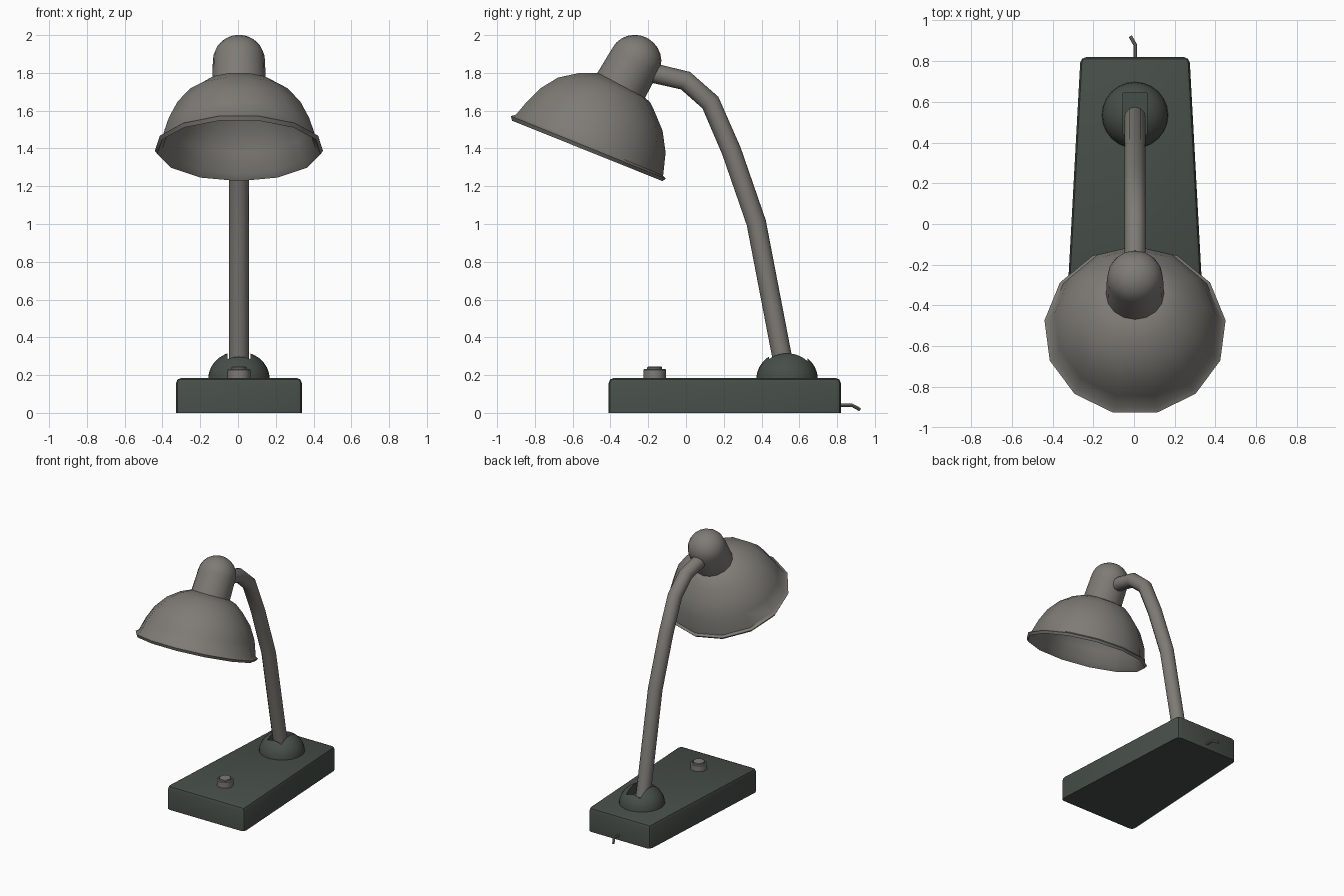
import bpy, bmesh, math
from mathutils import Vector

if "Cube" in bpy.data.objects:
    bpy.data.objects.remove(bpy.data.objects["Cube"])

CX = 0.005


def material(name, rgb):
    m = bpy.data.materials.new(name)
    m.diffuse_color = (*rgb, 1)
    m.use_nodes = True
    m.node_tree.nodes["Principled BSDF"].inputs["Base Color"].default_value = m.diffuse_color
    return m


GREY = material("warm_grey", (0.21, 0.20, 0.18))
GREEN = material("dark_green_grey", (0.062, 0.076, 0.066))


def finish(obj, mat, angle=40):
    obj.data.materials.clear()
    obj.data.materials.append(mat)
    bpy.ops.object.select_all(action='DESELECT')
    obj.select_set(True)
    bpy.context.view_layer.objects.active = obj
    bpy.ops.object.shade_smooth_by_angle(angle=math.radians(angle))
    return obj


def from_bmesh(name, bm):
    bmesh.ops.recalc_face_normals(bm, faces=bm.faces)
    me = bpy.data.meshes.new(name)
    bm.to_mesh(me)
    bm.free()
    obj = bpy.data.objects.new(name, me)
    bpy.context.collection.objects.link(obj)
    return obj


def loft(name, rings, sides, mat, angle=40):
    """Skin rings given by their front and back points (y, z) in the side plane."""
    bm = bmesh.new()
    reach = math.cos(math.pi / sides) if sides % 2 else 1.0
    loops = []
    for front, back in rings:
        f, b = Vector((CX, *front)), Vector((CX, *back))
        r = (f - b).length / (1 + reach)
        u = (b - f).normalized()
        c = b - u * r
        loops.append([bm.verts.new(c + u * r * math.cos(a) + Vector((r * math.sin(a), 0, 0)))
                      for a in (2 * math.pi * i / sides for i in range(sides))])
    for lo, hi in zip(loops, loops[1:]):
        for i in range(sides):
            j = (i + 1) % sides
            bm.faces.new((lo[i], lo[j], hi[j], hi[i]))
    bm.faces.new(loops[0])
    bm.faces.new(loops[-1])
    return finish(from_bmesh(name, bm), mat, angle)


def tube(name, points, radius, res, mat):
    cu = bpy.data.curves.new(name, 'CURVE')
    cu.dimensions = '3D'
    cu.bevel_depth, cu.bevel_resolution, cu.use_fill_caps = radius, res, True
    sp = cu.splines.new('POLY')
    sp.points.add(len(points) - 1)
    for p, co in zip(sp.points, points):
        p.co = (*co, 1)
    obj = bpy.data.objects.new(name, cu)
    bpy.context.collection.objects.link(obj)
    bpy.ops.object.select_all(action='DESELECT')
    obj.select_set(True)
    bpy.context.view_layer.objects.active = obj
    bpy.ops.object.convert(target='MESH')
    return finish(bpy.context.object, mat)


# Base: tapered block, rounded except along the bottom
bm = bmesh.new()
bmesh.ops.create_cube(bm, size=1)
for v in bm.verts:
    front = v.co.y < 0
    v.co = (CX + math.copysign(0.335 if front else 0.268, v.co.x),
            -0.41 if front else 0.82, 0.185 if v.co.z > 0 else 0)
edges = [e for e in bm.edges if max(v.co.z for v in e.verts) > 0.1]
bmesh.ops.bevel(bm, geom=edges, offset=0.028, segments=2, profile=0.5, affect='EDGES')
finish(from_bmesh("base", bm), GREEN, 30)

# Pivot dome with a slot for the arm
rings = []
for i in range(8):
    a = math.radians(i * 12.5)
    r, z = 0.163 * math.cos(a), 0.18 + 0.146 * math.sin(a)
    rings.append(((0.535 - r, z), (0.535 + r, z)))
dome = loft("pivot_dome", rings, 24, GREEN)
bm = bmesh.new()
bmesh.ops.create_cube(bm, size=1)
for v in bm.verts:
    v.co = (CX + v.co.x * 0.12, 0.542 + v.co.y * 0.205, 0.35 + v.co.z * 0.22)
cutter = from_bmesh("slot_cutter", bm)
cutter.hide_render = True
mod = dome.modifiers.new("slot", 'BOOLEAN')
mod.operation, mod.object, mod.solver = 'DIFFERENCE', cutter, 'EXACT'
bpy.context.view_layer.objects.active = dome
bpy.ops.object.modifier_apply(modifier=mod.name)
bpy.data.objects.remove(cutter)
finish(dome, GREEN)

# Curved arm
path = [(0.530, 0.20), (0.504, 0.32), (0.372, 1.007), (0.240, 1.388),
        (0.129, 1.643), (-0.003, 1.759), (-0.20, 1.805)]
tube("arm", [(CX, y, z) for y, z in path], 0.052, 4, GREY)

# Shade: thirteen-sided bowl with a lip and an inner wall
lip = [((-0.921, 1.547), (-0.124, 1.227)), ((-0.927, 1.571), (-0.108, 1.240))]
bowl = [((-0.900, 1.579), (-0.121, 1.256)), ((-0.842, 1.648), (-0.108, 1.378)),
        ((-0.773, 1.717), (-0.124, 1.494)), ((-0.678, 1.775), (-0.166, 1.595)),
        ((-0.562, 1.800), (-0.190, 1.645)), ((-0.467, 1.800), (-0.220, 1.670))]
rim_centre = Vector((-0.52, 1.39))
inner = [tuple(tuple(rim_centre.lerp(Vector(p), 0.95)) for p in ring) for ring in bowl]
loft("shade", inner[::-1] + lip + bowl, 13, GREY)

# Bulb housing: tilted cylinder with a rounded top
axis, side = Vector((0.48, 0.877)), Vector((0.877, -0.48))
low, high = Vector((-0.352, 1.718)), Vector((-0.267, 1.868))
rings = [(low - side * 0.143, low + side * 0.143)]
for i in range(7):
    a = math.radians(i * 14.5)
    c = high + axis * 0.132 * math.sin(a)
    r = 0.138 * math.cos(a)
    rings.append((c - side * r, c + side * r))
loft("bulb_housing", rings, 16, GREY)

# Push button with a raised centre
rings = [((-0.166 - r, z), (-0.166 + r, z)) for r, z in
         ((0.06, 0.18), (0.06, 0.228), (0.054, 0.233), (0.046, 0.233),
          (0.044, 0.222), (0.040, 0.222), (0.040, 0.241), (0.034, 0.245))]
loft("button", rings, 16, GREY, 30)

# Cord stub at the back
tube("cord", [(0.006, 0.80, 0.04), (0.006, 0.88, 0.04), (-0.017, 0.92, 0.018)], 0.009, 2, GREY)
